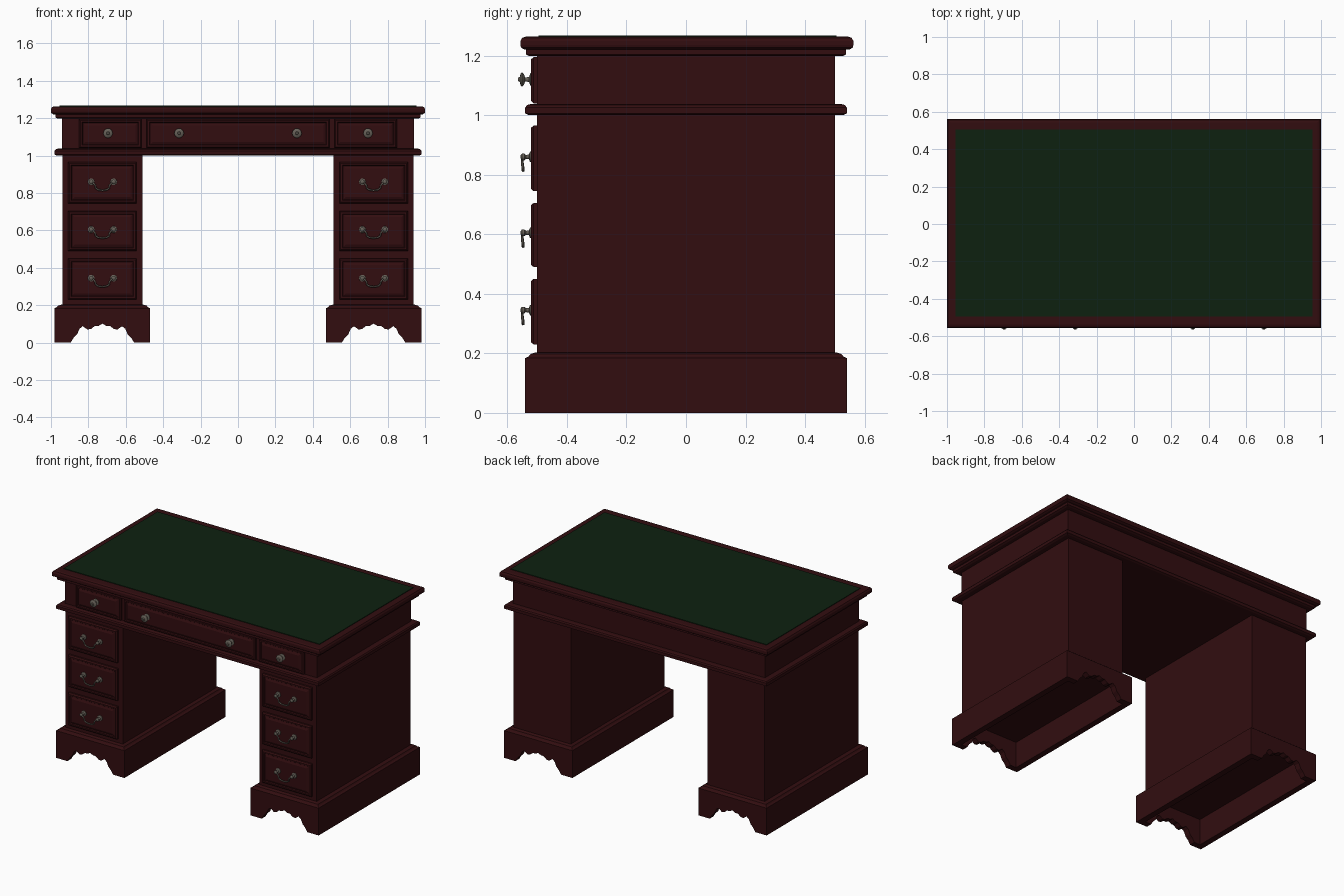
import bpy, bmesh, math
from mathutils import Vector

cube = bpy.data.objects.get("Cube")
if cube:
    bpy.data.objects.remove(cube, do_unlink=True)


def material(name, rgb):
    m = bpy.data.materials.new(name)
    m.use_nodes = True
    m.diffuse_color = (*rgb, 1)
    bsdf = m.node_tree.nodes["Principled BSDF"]
    bsdf.inputs["Base Color"].default_value = (*rgb, 1)
    bsdf.inputs["Roughness"].default_value = 0.6
    return m


WOOD = material("dark red wood", (0.032, 0.004, 0.005))
LEATHER = material("green leather", (0.004, 0.0155, 0.005))
METAL = material("aged metal", (0.13, 0.115, 0.095))


def finish(name, bm, mat, smooth=False):
    bmesh.ops.recalc_face_normals(bm, faces=bm.faces)
    mesh = bpy.data.meshes.new(name)
    bm.to_mesh(mesh)
    bm.free()
    mesh.materials.append(mat)
    ob = bpy.data.objects.new(name, mesh)
    bpy.context.collection.objects.link(ob)
    if smooth:
        bpy.ops.object.select_all(action="DESELECT")
        ob.select_set(True)
        bpy.context.view_layer.objects.active = ob
        bpy.ops.object.shade_smooth_by_angle(angle=math.radians(40))
    return ob


def upward(u, v, w):
    return Vector((u, v, w))


def frontward(u, v, w):
    return Vector((u, -w, v))


def tiers(name, u0, u1, v0, v1, layers, mat=WOOD, place=upward):
    """Loft rectangles, each given as (inset, height), into a moulded block."""
    bm = bmesh.new()
    rings = []
    for d, w in layers:
        corners = ((u0 + d, v0 + d), (u1 - d, v0 + d), (u1 - d, v1 - d), (u0 + d, v1 - d))
        rings.append([bm.verts.new(place(u, v, w)) for u, v in corners])
    for a, b in zip(rings, rings[1:]):
        for i in range(4):
            j = (i + 1) % 4
            bm.faces.new((a[i], a[j], b[j], b[i]))
    bm.faces.new(rings[0])
    bm.faces.new(rings[-1])
    return finish(name, bm, mat)


def lathe(name, x, z, profile, sides=10):
    """Turn (radius, distance) points about a front-facing axis."""
    bm = bmesh.new()
    rings = []
    for r, d in profile:
        angles = [2 * math.pi * i / sides for i in range(sides)]
        rings.append([bm.verts.new((x + r * math.cos(a), -d, z + r * math.sin(a))) for a in angles])
    for a, b in zip(rings, rings[1:]):
        for i in range(sides):
            j = (i + 1) % sides
            bm.faces.new((a[i], a[j], b[j], b[i]))
    bm.faces.new(rings[0])
    bm.faces.new(rings[-1])
    return finish(name, bm, METAL, True)


def drawer(name, x0, x1, z0, z1):
    layers = [(0, 0.495), (0, 0.512), (0.007, 0.52), (0.016, 0.52),
              (0.02, 0.514), (0.034, 0.52)]
    tiers(name, x0, x1, z0, z1, layers, place=frontward)


def bail(name, x, z):
    """Drooping handle swung between two rosettes."""
    half = [(0.06, 0.546, 0), (0.047, 0.55, -0.008), (0.038, 0.55, -0.02),
            (0.036, 0.548, -0.034), (0.022, 0.547, -0.043)]
    path = [(-a, d, h) for a, d, h in half] + [(0, 0.547, -0.046)] + half[::-1]
    curve = bpy.data.curves.new(name, "CURVE")
    curve.dimensions = "3D"
    curve.bevel_depth = 0.005
    curve.bevel_resolution = 1
    spline = curve.splines.new("POLY")
    spline.points.add(len(path) - 1)
    for p, (a, d, h) in zip(spline.points, path):
        p.co = (x + a, -d, z + h, 1)
    curve.materials.append(METAL)
    ob = bpy.data.objects.new(name, curve)
    bpy.context.collection.objects.link(ob)
    bpy.ops.object.select_all(action="DESELECT")
    ob.select_set(True)
    bpy.context.view_layer.objects.active = ob
    bpy.ops.object.convert(target="MESH")


def scalloped_apron(name, x, y0, y1):
    """Board with a shaped lower edge."""
    half = [(0.255, 0.18), (0.255, 0), (0.17, 0), (0.155, 0.025), (0.135, 0.045), (0.122, 0.075),
            (0.105, 0.088), (0.08, 0.07), (0.06, 0.074), (0.04, 0.09), (0.02, 0.09)]
    outline = half + [(0, 0.102)] + [(-a, h) for a, h in half[::-1]]
    bm = bmesh.new()
    face = bm.faces.new([bm.verts.new((x + a, y0, h)) for a, h in outline])
    moved = bmesh.ops.extrude_face_region(bm, geom=[face])["geom"]
    verts = [g for g in moved if isinstance(g, bmesh.types.BMVert)]
    bmesh.ops.translate(bm, verts=verts, vec=(0, y1 - y0, 0))
    finish(name, bm, WOOD)


def arched_panel(name, side):
    """Moulded frame with a raised, stepped head around a sunken field."""
    half = [(0.385, 0.295), (0.385, 0.868), (0.255, 0.868), (0.243, 0.89), (0.222, 0.91), (0.19, 0.925)]
    outline = half + [(-a, h) for a, h in half[::-1]]
    bm = bmesh.new()
    field = bm.faces.new([bm.verts.new((side * 0.936, a, h)) for a, h in outline])
    field.normal_update()
    if field.normal.x * side < 0:
        field.normal_flip()
    for width, rise in ((0.002, 0.011), (0.008, 0.004), (0.006, -0.002), (0.012, -0.01)):
        bmesh.ops.inset_region(bm, faces=[field], thickness=width, depth=rise, use_even_offset=True)
    mesh = bpy.data.meshes.new(name)
    bm.to_mesh(mesh)
    bm.free()
    mesh.materials.append(WOOD)
    bpy.context.collection.objects.link(bpy.data.objects.new(name, mesh))


# Desk top, leather and mouldings
tiers("desk_top", -1, 1, -0.556, 0.562,
      [(0.012, 1.221), (0.002, 1.227), (0, 1.235), (0, 1.25), (0.006, 1.26), (0.018, 1.264)])
tiers("leather_inlay", -0.955, 0.955, -0.495, 0.505, [(0, 1.26), (0, 1.268)], LEATHER)
tiers("top_moulding", -0.975, 0.975, -0.538, 0.538, [(0.012, 1.198), (0, 1.204), (0, 1.222)])
tiers("frieze", -0.94, 0.94, -0.5, 0.5, [(0, 1.03), (0, 1.2)])
tiers("waist_moulding", -0.98, 0.98, -0.54, 0.54,
      [(0.012, 1.0), (0, 1.006), (0, 1.026), (0.006, 1.034), (0.02, 1.038)])

# Frieze drawers with turned knobs
KNOB = [(0.022, 0.518), (0.022, 0.523), (0.009, 0.527), (0.007, 0.54), (0.02, 0.545),
        (0.026, 0.551), (0.02, 0.556), (0.009, 0.558), (0.006, 0.564)]
drawer("centre_drawer", -0.49, 0.49, 1.04, 1.195)
for side, label in ((1, "left"), (-1, "right")):
    a, b = sorted((side * 0.515, side * 0.85))
    drawer(label + "_frieze_drawer", a, b, 1.04, 1.195)
    for x, part in ((0.315, "centre"), (0.695, "outer")):
        lathe(f"{label}_{part}_knob", side * x, 1.12, KNOB)

# Pedestals
ROSETTE = [(0.019, 0.518), (0.018, 0.524), (0.008, 0.528), (0.007, 0.538), (0.012, 0.543),
           (0.012, 0.551), (0.005, 0.556)]
for side, label in ((1, "left"), (-1, "right")):
    mid = side * 0.725
    a, b = sorted((side * 0.51, side * 0.937))
    tiers(label + "_pedestal", a, b, -0.5, 0.5, [(0, 0.19), (0, 1.01)])
    arched_panel(label + "_side_panel", side)

    # Hollow plinth
    tiers(label + "_plinth_cap", mid - 0.255, mid + 0.255, -0.54, 0.54,
          [(0, 0.175), (0, 0.184), (0.012, 0.19), (0.018, 0.198), (0.035, 0.203)])
    scalloped_apron(label + "_front_apron", mid, -0.54, -0.5)
    scalloped_apron(label + "_back_apron", mid, 0.5, 0.54)
    for edge, part in ((-0.255, "a"), (0.215, "b")):
        tiers(f"{label}_plinth_side_{part}", mid + edge, mid + edge + 0.04, -0.5, 0.5,
              [(0, 0), (0, 0.18)])

    # Pedestal drawers with hanging handles
    for n, (z0, z1, grip) in enumerate(((0.23, 0.45, 0.345), (0.49, 0.705, 0.605), (0.745, 0.965, 0.86))):
        drawer(f"{label}_pedestal_drawer_{n + 1}", mid - 0.183, mid + 0.183, z0, z1)
        for s in (-1, 1):
            lathe(f"{label}_rosette_{n + 1}", mid + s * 0.06, grip, ROSETTE)
        bail(f"{label}_handle_{n + 1}", mid, grip)
